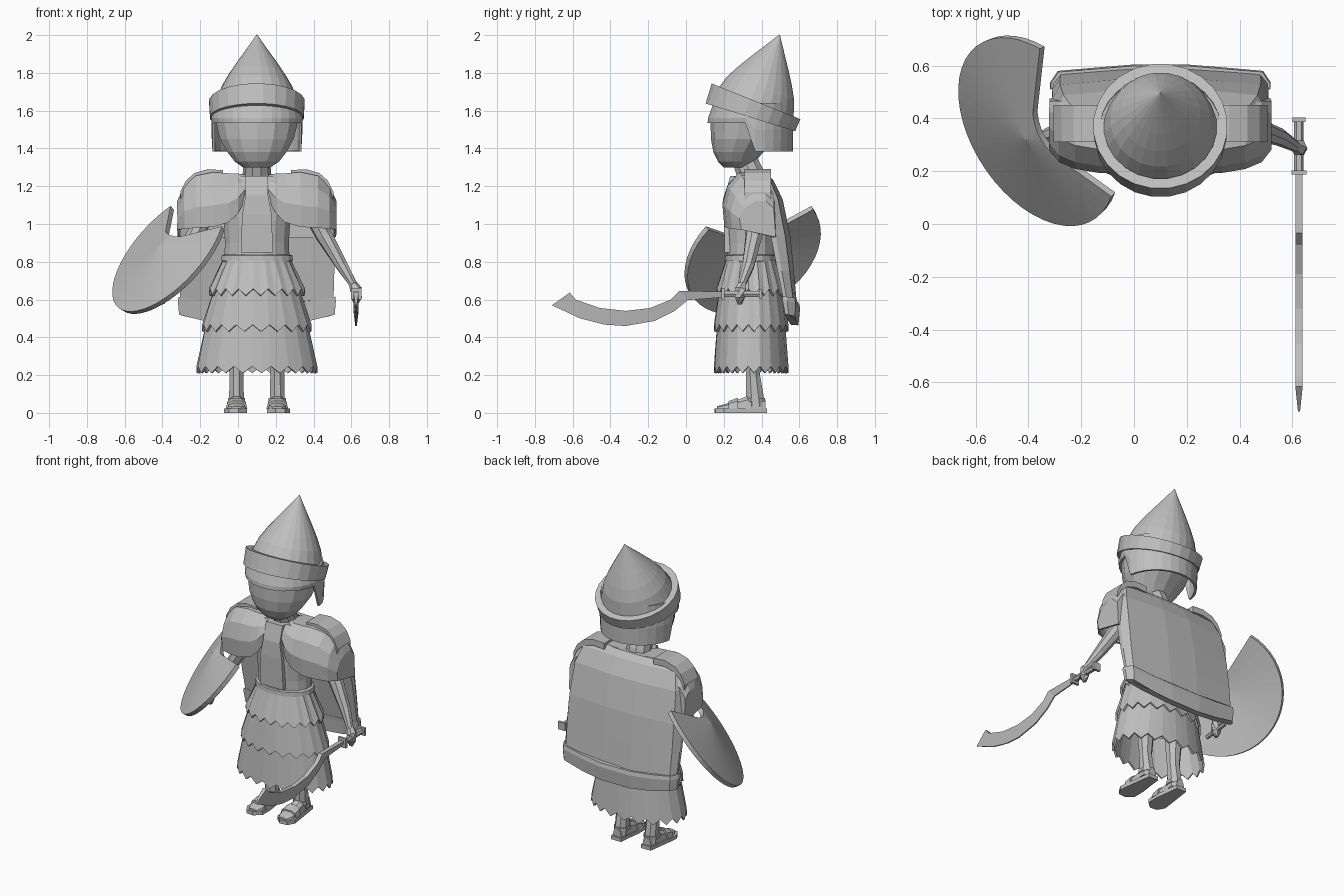
import bpy, bmesh, math
from mathutils import Vector, Matrix

if "Cube" in bpy.data.objects:
    bpy.data.objects.remove(bpy.data.objects["Cube"])

CX, CY = 0.10, 0.345          # body axis
grey = bpy.data.materials.new("plain_grey")
grey.diffuse_color = (0.52, 0.52, 0.52, 1)
grey.use_nodes = True
grey.node_tree.nodes["Principled BSDF"].inputs["Base Color"].default_value = grey.diffuse_color


def finish(name, bm, solid=0.0):
    bmesh.ops.recalc_face_normals(bm, faces=bm.faces)
    me = bpy.data.meshes.new(name)
    bm.to_mesh(me)
    bm.free()
    me.materials.append(grey)
    ob = bpy.data.objects.new(name, me)
    bpy.context.collection.objects.link(ob)
    if solid:
        m = ob.modifiers.new("thickness", 'SOLIDIFY')
        m.thickness, m.offset = solid, 0
    return ob


def loft(name, rings, closed=True, cap0=True, cap1=True, solid=0.0):
    """Skin a list of equally long point rings."""
    bm = bmesh.new()
    vs = [[bm.verts.new(p) for p in r] for r in rings]
    n = len(vs[0])
    for a, b in zip(vs, vs[1:]):
        for i in range(n if closed else n - 1):
            j = (i + 1) % n
            bm.faces.new((a[i], a[j], b[j], b[i]))
    if cap0:
        bm.faces.new(vs[0])
    if cap1:
        bm.faces.new(vs[-1])
    return finish(name, bm, solid)


def oval(z, rx, ry, n=16, cx=CX, cy=CY, dz=None):
    out = []
    for i in range(n):
        a = 2 * math.pi * (i + 0.5) / n
        out.append((cx + rx * math.cos(a), cy + ry * math.sin(a), z + (dz(i, a) if dz else 0)))
    return out


def tube(name, path, n=8):
    """Tapered limb along (x, y, z, radius) points."""
    pts = [Vector(p[:3]) for p in path]
    rings = []
    for i, p in enumerate(pts):
        d = pts[min(i + 1, len(pts) - 1)] - pts[max(i - 1, 0)]
        q = d.to_track_quat('Z', 'Y')
        rings.append([p + q @ Vector((path[i][3] * math.cos(2 * math.pi * k / n),
                                      path[i][3] * math.sin(2 * math.pi * k / n), 0)) for k in range(n)])
    return loft(name, rings)


def box(name, x0, x1, y0, y1, z0, z1):
    return loft(name, [[(x0, y0, z), (x1, y0, z), (x1, y1, z), (x0, y1, z)] for z in (z0, z1)])


# Tilted pointed helmet and its brow band
tilt = Matrix.Translation((CX, 0.355, 1.605)) @ Matrix.Rotation(math.radians(-19.5), 4, 'X')
cone = [(0.22, -0.02), (0.222, 0.02), (0.19, 0.12), (0.152, 0.19), (0.108, 0.26), (0.055, 0.34), (0.002, 0.421)]
loft("helmet_cone", [[tilt @ Vector(p) for p in oval(h, r, r, 24, 0, 0)] for r, h in cone])
band = [(0.215, -0.043), (0.25, -0.043), (0.255, 0.047), (0.215, 0.047), (0.215, -0.043)]
loft("helmet_band", [[tilt @ Vector((x, y, z * (1 - 0.9 * y))) for x, y, z in oval(h, r, r, 24, 0, 0)]
                     for r, h in band], cap0=False, cap1=False)

# Head, given as (z, front y, back y, half width)
skull = [(1.30, .20, .33, .075), (1.33, .17, .365, .12), (1.38, .145, .41, .16), (1.45, .132, .48, .20),
         (1.54, .13, .535, .222), (1.64, .16, .54, .215)]
loft("head", [oval(z, w, (b - f) / 2, 14, CX, (b + f) / 2) for z, f, b, w in skull])


# Head guard: short at the brow, long at the nape
def guard_drop(i, a):
    return -0.15 if math.sin(a) > 0.1 else 0.0


loft("head_guard", [oval(1.535, .23, .22, 28, CX, .34, guard_drop),
                    oval(1.56, .236, .22, 28, CX, .342, lambda i, a: guard_drop(i, a) * 0.4),
                    oval(1.64, .225, .2, 28, CX, .352)], cap0=False, cap1=False, solid=0.014)
tube("neck", [(CX, .35, 1.20, .085), (CX, .34, 1.27, .075), (CX, .31, 1.34, .07)], 10)

# Torso, front panel and belt
loft("torso", [oval(z, rx, ry) for z, rx, ry in
               [(.79, .178, .13), (.9, .172, .132), (1.02, .18, .138), (1.12, .23, .135), (1.21, .25, .12), (1.255, .17, .09)]])
loft("chest_panel", [[(CX - w, y, z), (CX + w, y, z), (CX + w, y + .05, z), (CX - w, y + .05, z)]
                     for w, y, z in [(.085, .205, .85), (.078, .2, 1.05), (.06, .205, 1.15), (.06, .235, 1.255)]])
loft("belt", [oval(z, rx, ry, 20) for z, rx, ry in
              [(.80, .178, .128), (.805, .193, .14), (.832, .19, .138), (.84, .172, .125)]])

# Three skirt tiers with zigzag hems
for k, (zt, tx, ty, zb, bx, by) in enumerate([(.82, .17, .125, .62, .25, .18),
                                              (.66, .22, .163, .43, .285, .192),
                                              (.47, .265, .175, .21, .315, .192)]):
    loft(f"skirt_tier_{k + 1}", [oval(zt, tx, ty, 40),
                                 oval(zb, bx, by, 40, dz=lambda i, a: .036 * (i % 2))],
         cap0=False, cap1=False, solid=0.012)

# Back cape with a heavier hem
def cape_row(z, w, yf, yb, rise=0.0):
    back = [(-1, .3), (-.93, .85), (-.6, 1), (-.25, 1.15), (.25, 1.15), (.6, 1), (.93, .85), (1, .3)]
    front = [(1, 0), (.7, .25), (.3, .5), (-.3, .5), (-.7, .25), (-1, 0)]
    return [(CX + w * u, yf + (yb - yf) * v, z + rise * u * u) for u, v in back + front]


loft("cape", [cape_row(*r) for r in [(1.265, .30, .38, .425), (1.23, .36, .395, .455), (1.13, .395, .42, .50),
                                     (.93, .408, .45, .54), (.75, .41, .485, .56), (.58, .405, .52, .578)]])
loft("cape_hem", [cape_row(.575, .415, .51, .587, .04), cape_row(.55, .418, .512, .592, .04),
                  cape_row(.46, .412, .525, .586, .06)])

for s, side in ((1, "right"), (-1, "left")):
    def X(x):                       # mirror about the body axis
        return CX + s * (x - CX)

    # Shoulder cover: arches across the shoulder, closed on the outside
    rings = []
    for x, zb, zt, yf in [(.165, 1.13, 1.255, .225), (.20, 1.06, 1.26, .205), (.25, 1.01, 1.262, .20),
                          (.33, .985, 1.268, .20), (.42, .98, 1.25, .215), (.48, .975, 1.20, .24), (.515, .97, 1.12, .285)]:
        h = zt - zb
        rings.append([(X(x), y, z) for y, z in [(yf + .01, zb), (yf, zb + .4 * h), (yf + .025, zb + .75 * h),
                                                (yf + .085, zt), (.42, zt), (.46, zb + .75 * h), (.47, .93)]])
    loft(f"{side}_shoulder_cover", rings, closed=False, cap0=False, cap1=True, solid=0.014)

    # Raised strap on the shoulder
    loft(f"{side}_shoulder_strap", [[(X(x), .31, z), (X(x), .45, z), (X(x), .45, z - .04), (X(x), .31, z - .04)]
                                    for x, z in [(.28, 1.285), (.36, 1.29), (.43, 1.27), (.475, 1.23), (.505, 1.17)]])

    # Arm and hand
    o = 0 if s > 0 else .025
    tube(f"{side}_arm", [(X(x) + o, y, z, r) for x, y, z, r in
                         [(.38, .37, 1.08, .05), (.455, .36, .94, .046), (.55, .33, .78, .034), (.61, .295, .68, .022)]])
    tube(f"{side}_hand", [(X(x) + o, y, z, r) for x, y, z, r in
                          [(.605, .30, .69, .02), (.625, .29, .655, .032), (.627, .285, .61, .03), (.625, .285, .575, .012)]], 6)

    # Leg
    lx = X(.208)
    loft(f"{side}_leg", [oval(z, rx, ry, 8, lx, cy) for z, rx, ry, cy in
                         [(.03, .045, .05, .37), (.09, .042, .05, .365), (.2, .04, .04, .355), (.32, .05, .05, .355), (.6, .055, .055, .35)]])

    # Foot and sandal
    plan = [(-.035, .43), (.035, .43), (.045, .36), (.06, .25), (.066, .2), (.04, .155), (-.01, .15), (-.055, .19),
            (-.055, .27), (-.042, .36)]
    loft(f"{side}_sole", [[(lx + s * x, y, z) for x, y in plan] for z in (0, .024)])

    def foot(y, w, z):
        return [(lx + u * w, y, .02 + (z - .02) * v) for u, v in [(-1, 0), (-.85, .7), (-.4, 1), (.4, 1), (.85, .7), (1, 0)]]

    loft(f"{side}_foot", [foot(*r) for r in [(.42, .03, .07), (.34, .042, .095), (.25, .048, .06), (.2, .05, .045), (.165, .03, .035)]])
    loft(f"{side}_toe_strap", [foot(*r) for r in [(.275, .056, .08), (.225, .058, .062)]])
    loft(f"{side}_ankle_strap", [oval(z, .05, .058, 8, lx, .365) for z in (.06, .08)])

# Round shield: shallow cone with a crescent bite
n = Vector((-.66, -.435, .60)).normalized()
u = Vector((.61, .144, .787))
u = (u - n * u.dot(n)).normalized()
v = n.cross(u)
centre, R, D, rb, peak = Vector((-.36, .355, .845)), .395, .32, .25, .065
bm = bmesh.new()
rim = []
for i in range(48):
    a = 2 * math.pi * i / 48
    r, k = R, rb ** 2 - (D * math.sin(a)) ** 2
    if math.cos(a) > 0 and k > 0:
        r = min(R, D * math.cos(a) - math.sqrt(k))
    rim.append(bm.verts.new(centre + r * (u * math.cos(a) + v * math.sin(a)) + n * peak * (1 - r / R)))
apex = bm.verts.new(centre + n * peak)
for i in range(48):
    bm.faces.new((apex, rim[i], rim[(i + 1) % 48]))
finish("shield", bm, 0.028)
tube("shield_grip", [(-.40, .20, .61, .014), (-.40, .37, .63, .014)], 6)

# Curved sword: (top y, top z, bottom y, bottom z) down its length
SX = .625
blade = [(.2, .643, .2, .612), (-.035, .645, .01, .597), (-.08, .60, -.06, .54), (-.19, .555, -.165, .487),
         (-.32, .54, -.32, .46), (-.455, .555, -.43, .467), (-.585, .60, -.56, .50), (-.615, .637, -.71, .57)]
loft("sword_blade", [[(SX - .014, a, b), (SX + .014, a, b), (SX + .004, c, d), (SX - .004, c, d)] for a, b, c, d in blade])
tube("sword_handle", [(SX, .19, .63, .018), (SX, .40, .63, .018)], 6)
box("sword_guard", SX - .028, SX + .028, .187, .203, .60, .662)
box("sword_pommel", SX - .025, SX + .025, .387, .403, .605, .655)
